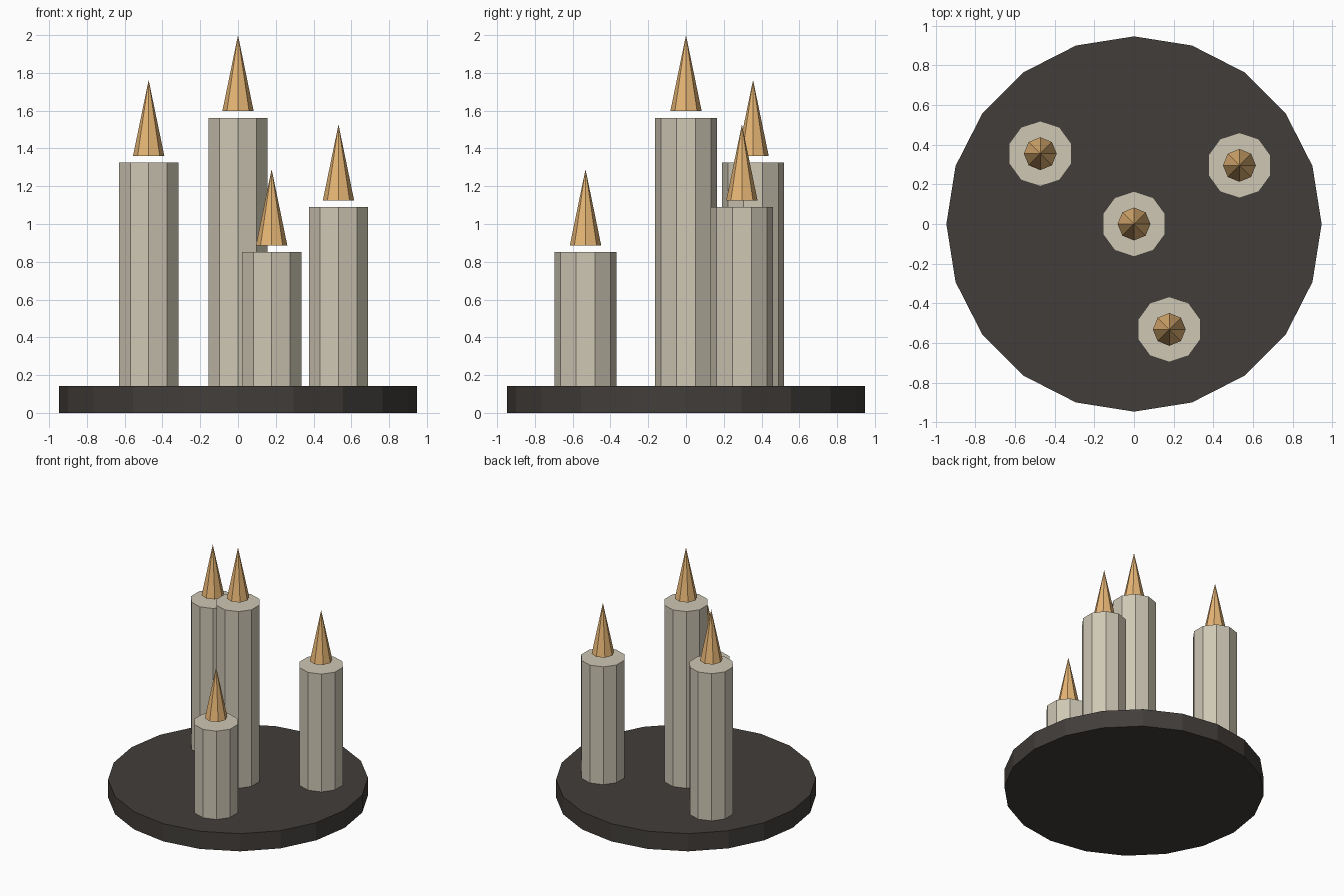
import bpy

if "Cube" in bpy.data.objects:
    bpy.data.objects.remove(bpy.data.objects["Cube"])

BASE_H = 0.142


def material(name, color):
    m = bpy.data.materials.new(name)
    m.diffuse_color = (*color, 1)
    m.use_nodes = True
    m.node_tree.nodes["Principled BSDF"].inputs["Base Color"].default_value = m.diffuse_color
    return m


def cone(name, sides, r_bottom, r_top, x, y, z0, z1, mat):
    bpy.ops.mesh.primitive_cone_add(
        vertices=sides, radius1=r_bottom, radius2=r_top, depth=z1 - z0,
        location=(x, y, (z0 + z1) / 2))
    ob = bpy.context.object
    ob.name = name
    ob.data.materials.append(mat)
    return ob


dark = material("dark_tray", (0.055, 0.048, 0.043))
wax = material("wax", (0.62, 0.57, 0.46))
glow = material("flame", (0.80, 0.47, 0.18))

# Round tray
cone("tray", 20, 0.947, 0.947, 0, 0, 0, BASE_H, dark)

# Candles of stepped height, each with a flame floating just above it
candles = [(0, 0, 1.562), (-0.473, 0.355, 1.325),
           (0.532, 0.296, 1.089), (0.178, -0.532, 0.852)]
for i, (x, y, top) in enumerate(candles, 1):
    cone(f"candle_{i}", 10, 0.165, 0.165, x, y, BASE_H, top, wax)
    cone(f"flame_{i}", 8, 0.083, 0, x, y, top + 0.035, top + 0.438, glow)
